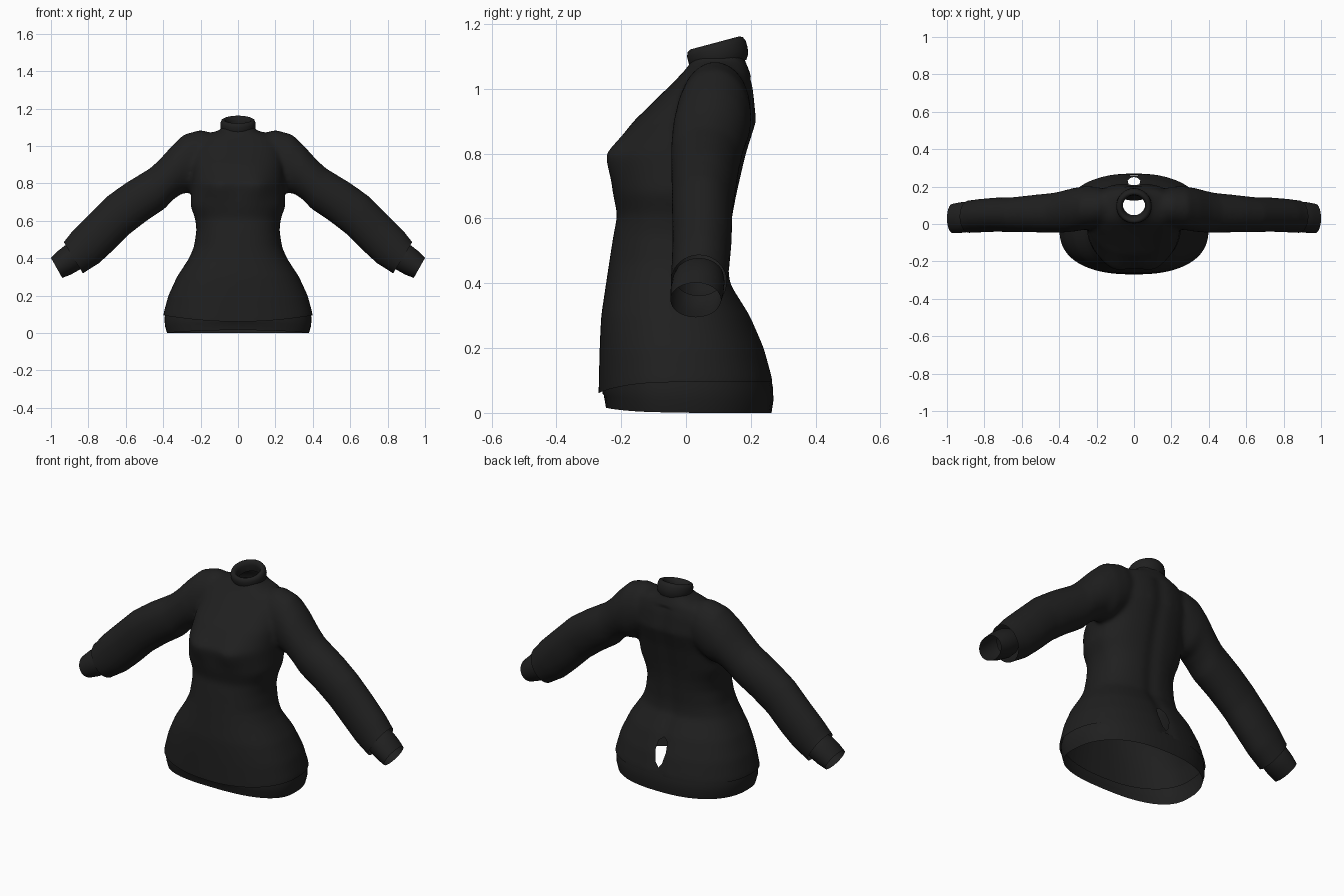
import bpy, bmesh, math
from mathutils import Vector, Matrix

if "Cube" in bpy.data.objects:
    bpy.data.objects.remove(bpy.data.objects["Cube"])

knit = bpy.data.materials.new("black knit")
knit.diffuse_color = (0.014, 0.014, 0.014, 1)
knit.use_nodes = True
knit.node_tree.nodes["Principled BSDF"].inputs["Base Color"].default_value = knit.diffuse_color


def finish(bm, name):
    me = bpy.data.meshes.new(name)
    bm.to_mesh(me)
    bm.free()
    ob = bpy.data.objects.new(name, me)
    bpy.context.collection.objects.link(ob)
    me.materials.append(knit)
    for p in me.polygons:
        p.use_smooth = True
    return ob


def loft(bm, rings, caps=False):
    """Skin a list of closed rings of points."""
    rows = [[bm.verts.new(p) for p in r] for r in rings]
    n = len(rows[0])
    faces = []
    for a, b in zip(rows, rows[1:]):
        for i in range(n):
            j = (i + 1) % n
            faces.append(bm.faces.new((a[i], a[j], b[j], b[i])))
    if caps:
        faces.append(bm.faces.new(rows[0][::-1]))
        faces.append(bm.faces.new(rows[-1]))
    bmesh.ops.recalc_face_normals(bm, faces=faces)


def body_ring(z, hw, yw, yf, yb, n=48, e=0.84):
    """Rounded section with its own front and back depth."""
    pts = []
    for i in range(n):
        t = 2 * math.pi * i / n
        c, s = math.cos(t), math.sin(t)
        x = hw * math.copysign(abs(c) ** e, c)
        d = abs(s) ** e
        pts.append(Vector((x, yw + d * (yb - yw) if s > 0 else yw + d * (yf - yw), z)))
    return pts


def arm_ring(side, tx, tz, bx, bz, yc, yh, n=32):
    """Elliptical section between a top and a bottom silhouette point."""
    c = Vector(((tx + bx) / 2, yc, (tz + bz) / 2))
    h = Vector(((tx - bx) / 2, 0, (tz - bz) / 2))
    pts = []
    for i in range(n):
        t = 2 * math.pi * i / n
        p = c + h * math.cos(t) + Vector((0, yh * math.sin(t), 0))
        pts.append(Vector((p.x * side, p.y, p.z)))
    return pts


# Torso sections: height, half width, y of widest point, front y, back y
TORSO = [(-.06, .402, -.03, -.27, .272), (.1, .400, -.03, -.27, .27),
         (.2, .373, -.03, -.267, .243), (.3, .327, -.03, -.262, .2),
         (.4, .262, -.03, -.247, .138), (.46, .236, -.02, -.238, .134),
         (.55, .222, -.02, -.224, .14), (.61, .229, -.01, -.212, .147),
         (.68, .254, 0, -.226, .16), (.8, .25, .03, -.238, .188),
         (.9, .25, .06, -.162, .22), (1.0, .235, .08, -.06, .21),
         (1.05, .2, .09, -.01, .198), (1.075, .13, .1, .01, .188),
         (1.09, .085, .1, .02, .18), (1.2, .075, .1, .025, .175)]
# Sleeve sections: top x z, bottom x z, centre y, half depth
SLEEVE = [(.10, 1.06, .14, .82, .09, .09), (.20, 1.087, .21, .78, .09, .11),
          (.29, 1.062, .25, .75, .085, .117), (.355, 1.0, .30, .745, .075, .117),
          (.42, .927, .35, .71, .065, .112), (.47, .882, .39, .665, .06, .107),
          (.60, .803, .49, .598, .055, .1), (.70, .732, .58, .528, .05, .094),
          (.80, .633, .67, .438, .05, .092), (.885, .548, .745, .37, .045, .09),
          (.93, .49, .81, .33, .04, .088), (1.0, .43, .90, .27, .035, .085)]

bm = bmesh.new()
loft(bm, [body_ring(*r) for r in TORSO], True)
for s in (1, -1):
    loft(bm, [arm_ring(s, *r) for r in SLEEVE], True)
raw = finish(bm, "sweater_raw")

# Fuse torso and sleeves into one smooth skin
m = raw.modifiers.new("fuse", 'REMESH')
m.mode = 'VOXEL'
m.voxel_size = 0.012
m = raw.modifiers.new("soften", 'SMOOTH')
m.factor = 0.5
m.iterations = 12
dg = bpy.context.evaluated_depsgraph_get()
dg.update()
fused = bpy.data.meshes.new_from_object(raw.evaluated_get(dg))
bpy.data.objects.remove(raw)
bm = bmesh.new()
bm.from_mesh(fused)
for f in bm.faces:
    f.material_index = 0


def cut(co, no, clear=True, faces=None):
    fs = faces if faces is not None else list(bm.faces)
    vs = {v for f in fs for v in f.verts}
    es = {e for f in fs for e in f.edges}
    bmesh.ops.bisect_plane(bm, geom=list(vs) + list(es) + list(fs), dist=1e-5,
                           plane_co=co, plane_no=no, clear_outer=clear)


# Open the hem, neck and wrists
cut((0, 0, .095), (0, 0, -1))
cut((0, .1, 1.108), (0, -.26, .966))
for s in (1, -1):
    cut((s * .885, 0, .41), (s * .85, 0, -.52))

# Bust, spine hollow and the dipped front hem
for v in bm.verts:
    x, y, z = v.co
    if y < -.05:
        for bx in (-.11, .11):
            v.co.y -= .02 * math.exp(-((x - bx) / .07) ** 2 - ((z - .79) / .08) ** 2)
        v.co.z -= .034 * max(0, 1 - (x / .4) ** 2) * max(0, 1 - (z - .095) / .15)
    elif y > .1 and z < 1.03:
        v.co.y -= .010 * math.exp(-(x / .04) ** 2)

# Teardrop opening low on the back
half = [(0, .13), (.02, .155), (.034, .215), (.027, .265), (0, .285)]
poly = half + [(-x, z) for x, z in half[-2:0:-1]]
edges = list(zip(poly, poly[1:] + poly[:1]))


def back_patch():
    return [f for f in bm.faces
            if (c := f.calc_center_median()).y > .08 and abs(c.x) < .08 and .1 < c.z < .33]


for (x0, z0), (x1, z1) in edges:
    cut((x0, 0, z0), (z1 - z0, 0, x0 - x1), False, back_patch())
inside = []
for f in back_patch():
    c = f.calc_center_median()
    if all((x1 - x0) * (c.z - z0) - (z1 - z0) * (c.x - x0) > 0
           for (x0, z0), (x1, z1) in edges):
        inside.append(f)
bmesh.ops.delete(bm, geom=inside, context='FACES')
finish(bm, "sweater_body")

# Hem band
bm = bmesh.new()
rings = []
for z, hw, yf, yb in [(.11, .388, -.258, .262), (.08, .393, -.258, .268),
                      (.04, .391, -.254, .27), (.0, .38, -.247, .264)]:
    ring = body_ring(z, hw, -.03, yf, yb)
    for p in ring:
        if p.y < 0:
            k = max(0, 1 - (p.x / .4) ** 2)
            p.z += (.016 if z < .05 else -.02) * k
    rings.append(ring)
loft(bm, rings)
finish(bm, "hem_band")

# Cuffs
for s, side in ((1, "left"), (-1, "right")):
    bm = bmesh.new()
    loft(bm, [arm_ring(s, *r) for r in [
        (.895, .478, .825, .362, .04, .076), (.925, .468, .848, .338, .038, .081),
        (.965, .437, .895, .312, .034, .082), (1.0, .402, .94, .295, .03, .078)]])
    finish(bm, "cuff_" + side)

# Rolled collar, tilted forward
bm = bmesh.new()
prof = [(.08, -.045), (.09, -.03), (.094, -.01), (.094, .012), (.088, .026),
        (.078, .031), (.068, .026), (.06, .008), (.06, -.03)]
tilt = Matrix.Translation((0, .097, 1.112)) @ Matrix.Rotation(math.radians(15), 4, 'X')
loft(bm, [[tilt @ Vector((r * math.cos(a), r * math.sin(a), h))
           for a in (2 * math.pi * i / 40 for i in range(40))] for r, h in prof])
finish(bm, "collar")
